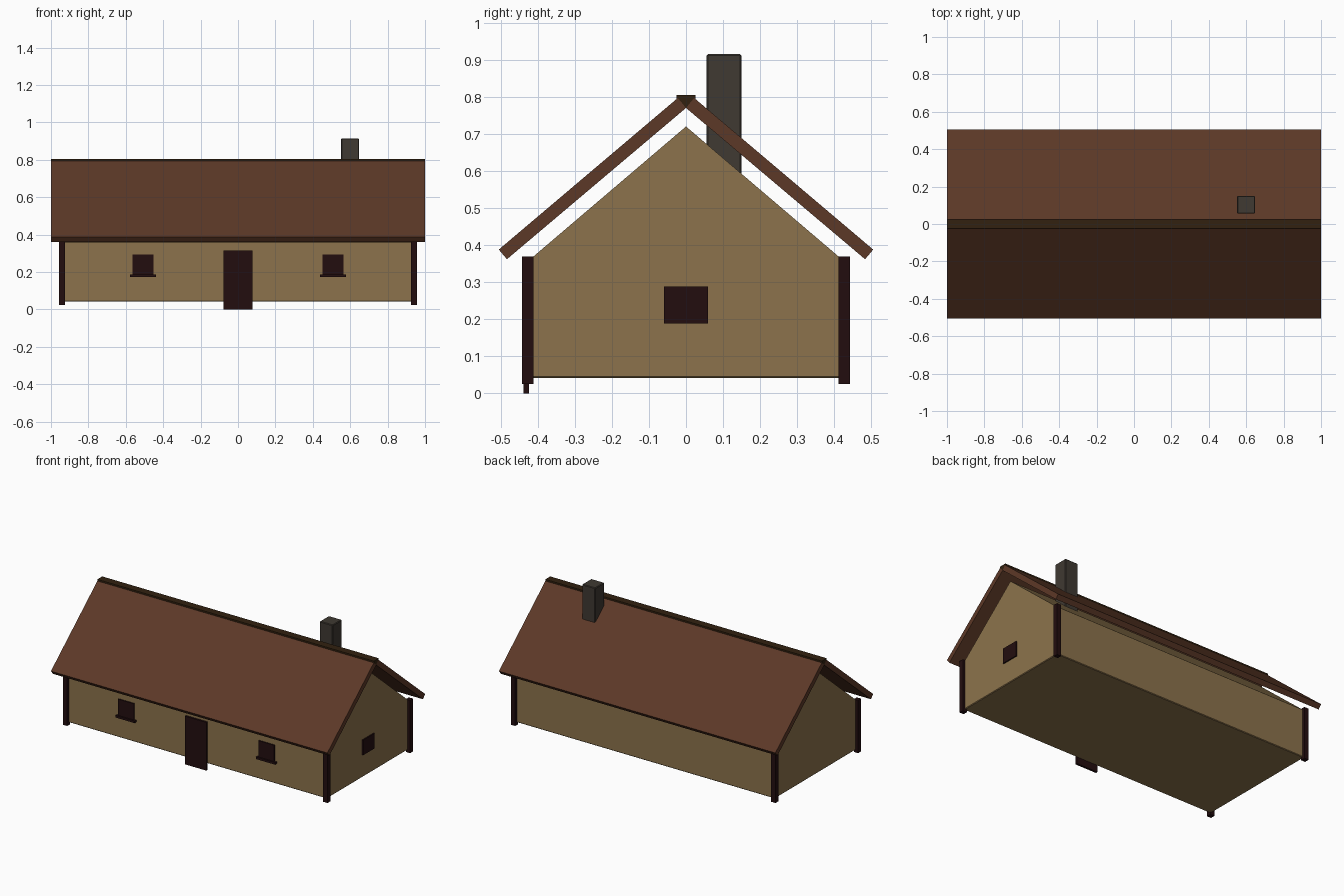
import bpy, bmesh

if "Cube" in bpy.data.objects:
    bpy.data.objects.remove(bpy.data.objects["Cube"])


def material(name, rgb):
    m = bpy.data.materials.new(name)
    m.diffuse_color = (*rgb, 1)
    m.use_nodes = True
    m.node_tree.nodes["Principled BSDF"].inputs["Base Color"].default_value = m.diffuse_color
    return m


plaster = material("tan plaster", (0.262, 0.171, 0.072))
roofing = material("brown roofing", (0.108, 0.040, 0.020))
timber = material("dark timber", (0.0165, 0.0042, 0.0048))
stone = material("grey stone", (0.050, 0.041, 0.032))
ridge_wood = material("ridge wood", (0.032, 0.0155, 0.005))


def finish(name, bm, mat, bevel):
    bmesh.ops.recalc_face_normals(bm, faces=bm.faces)
    me = bpy.data.meshes.new(name)
    bm.to_mesh(me)
    bm.free()
    me.materials.append(mat)
    ob = bpy.data.objects.new(name, me)
    bpy.context.collection.objects.link(ob)
    if bevel:
        mod = ob.modifiers.new("edge bevel", 'BEVEL')
        mod.width = bevel
        mod.segments = 1
    return ob


def box(name, x, y, z, mat, bevel=0):
    """Box from (min, max) ranges."""
    bm = bmesh.new()
    bmesh.ops.create_cube(bm, size=1)
    for v in bm.verts:
        v.co = [r[0] if c < 0 else r[1] for c, r in zip(v.co, (x, y, z))]
    return finish(name, bm, mat, bevel)


def prism(name, profile, half_length, mat, bevel=0):
    """Extrude a (y, z) profile along x."""
    bm = bmesh.new()
    face = bm.faces.new([bm.verts.new((-half_length, y, z)) for y, z in profile])
    ext = bmesh.ops.extrude_face_region(bm, geom=[face])
    verts = [g for g in ext["geom"] if isinstance(g, bmesh.types.BMVert)]
    bmesh.ops.translate(bm, verts=verts, vec=(2 * half_length, 0, 0))
    return finish(name, bm, mat, bevel)


# Walls and the gabled loft above them
box("walls", (-0.94, 0.94), (-0.425, 0.425), (0.042, 0.363), plaster, 0.004)
prism("gable", [(-0.425, 0.358), (0.425, 0.358), (0, 0.72)], 0.94, plaster)

# Roof slabs and ridge beam
for side, label in ((-1, "front"), (1, "back")):
    prism(label + "_roof",
          [(0, 0.77), (side * 0.022, 0.797), (side * 0.505, 0.388), (side * 0.483, 0.362)],
          1.0, roofing)
prism("ridge_beam",
      [(-0.025, 0.805), (0.025, 0.805), (0.025, 0.793), (0, 0.77), (-0.025, 0.793)],
      1.0, ridge_wood)

# Chimney on the back slope
box("chimney", (0.552, 0.647), (0.055, 0.15), (0.5, 0.915), stone, 0.004)

# Corner posts
for sx in (-1, 1):
    for sy in (-1, 1):
        box("corner_post", sorted((sx * 0.926, sx * 0.957)),
            sorted((sy * 0.411, sy * 0.442)), (0.025, 0.37), timber)

# Door, front windows with sills, end window
box("door", (-0.078, 0.078), (-0.438, -0.424), (0, 0.315), timber)
for sx in (-1, 1):
    cx = sx * 0.508
    box("front_window", (cx - 0.057, cx + 0.057), (-0.433, -0.424), (0.18, 0.294), timber)
    box("window_sill", (cx - 0.07, cx + 0.07), (-0.442, -0.424), (0.174, 0.188), timber)
box("end_window", (0.939, 0.948), (-0.059, 0.059), (0.189, 0.288), timber)
